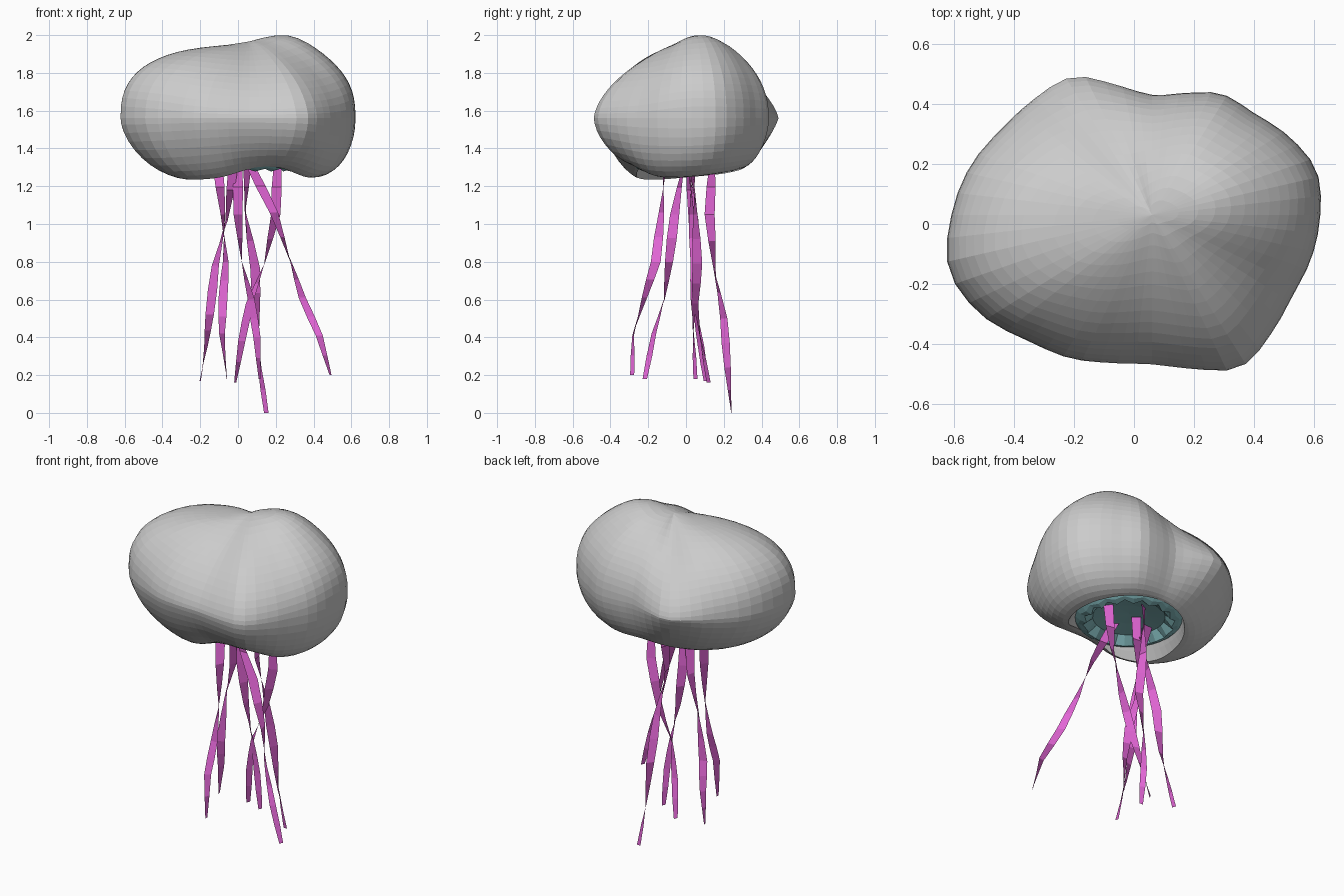
import bpy, math
from mathutils import Vector

if "Cube" in bpy.data.objects:
    bpy.data.objects.remove(bpy.data.objects["Cube"])

SEG = 56
CX, CY, ZEQ, APEX = 0.06, 0.03, 1.56, 1.945


def cyc(vals, ang):
    """Smooth closed interpolation of evenly spaced angular values."""
    n = len(vals)
    u = (ang / math.tau) % 1 * n
    i, f = int(u), u - int(u)
    a, b, c, d = (vals[(i + k) % n] for k in (-1, 0, 1, 2))
    return b + 0.5 * f * (c - a + f * (2 * a - 5 * b + 4 * c - d + f * (3 * (b - c) + d - a)))


def make(name, verts, faces, colour=None):
    me = bpy.data.meshes.new(name)
    me.from_pydata(verts, [], faces)
    ob = bpy.data.objects.new(name, me)
    bpy.context.collection.objects.link(ob)
    if colour:
        mat = bpy.data.materials.get(colour[0]) or bpy.data.materials.new(colour[0])
        mat.diffuse_color = colour[1]
        mat.use_nodes = True
        mat.node_tree.nodes["Principled BSDF"].inputs["Base Color"].default_value = mat.diffuse_color
        me.materials.append(mat)
    return ob


def lathe(name, pole, rings, colour=None):
    """Closed rings of equal size joined to each other and to a pole."""
    n = len(rings[0])
    verts = [pole] + [p for ring in rings for p in ring]
    faces = [(0, 1 + j, 1 + (j + 1) % n) for j in range(n)]
    for i in range(len(rings) - 1):
        a = 1 + i * n
        for j in range(n):
            k = (j + 1) % n
            faces.append((a + j, a + n + j, a + n + k, a + k))
    return make(name, verts, faces, colour)


# Bell outline every 15 degrees, other controls every 30 degrees, from +x
R = [.56, .567, .525, .48, .465, .42, .40, .447, .53, .55, .577, .627,
     .668, .70, .66, .59, .55, .51, .497, .53, .585, .56, .54, .55]
N_UP = [2.5, 2.4, 2.2, 1.9, 1.4, 2.0, 2.6, 2.4, 1.8, 1.55, 1.65, 1.9]
N_LOW = [2.1, 1.9, 1.8, 1.7, 1.2, 1.5, 1.7, 1.6, 1.45, 1.5, 1.7, 2.0]
Z_RIM = [1.25, 1.27, 1.29, 1.30, 1.285, 1.265, 1.25, 1.235, 1.245, 1.29, 1.30, 1.25]
R_RIM = [.34, .31, .28, .27, .29, .31, .34, .37, .33, .28, .30, .34]


def bell_point(kind, t, ang):
    rad, zr, rr = cyc(R, ang), cyc(Z_RIM, ang), cyc(R_RIM, ang)
    s, c = math.sin(t * math.pi / 2), max(0, math.cos(t * math.pi / 2))
    if kind == "upper":
        e = 2 / cyc(N_UP, ang)
        r, z = rad * s ** e, ZEQ + (APEX - ZEQ) * c ** e
    elif kind == "lower":
        e = 2 / cyc(N_LOW, ang)
        r, z = rr + (rad - rr) * c ** e, ZEQ - (ZEQ - zr) * s ** e
    else:
        r, z = rr + (0.29 - rr) * t, zr + (1.325 - zr) * t
    x, y = CX + r * math.cos(ang), CY + r * math.sin(ang)
    if kind == "upper":
        z += 0.068 * c ** 0.5 * math.exp(-((x - .27) ** 2 + (y - .10) ** 2) / (2 * .145 ** 2))
    return (x, y, z)


# Lumpy bell, with its turned-in lip
levels = ([("upper", i / 16) for i in range(1, 17)]
          + [("lower", i / 10) for i in range(1, 11)]
          + [("lip", .5), ("lip", 1)])
angles = [math.tau * j / SEG for j in range(SEG)]
rings = [[bell_point(k, t, a) for a in angles] for k, t in levels]
lathe("bell", (CX, CY, bell_point("upper", 0, 0)[2]), rings)

# Frilled underside: a scalloped skirt round a shallow hollow
TEAL = ("teal", (.22, .47, .49, 1))
frill_angles = [math.tau * j / 32 for j in range(32)]
rings = []
for r, z, frill in ((.1, 1.345, 0), (.2, 1.33, 0), (.245, 1.285, .010), (.275, 1.295, .006), (.305, 1.32, 0)):
    rings.append([(.045 + (r + frill * (-1) ** j) * math.cos(a),
                   .01 + (r + frill * (-1) ** j) * math.sin(a),
                   z + .7 * frill * (-1) ** j) for j, a in enumerate(frill_angles)])
lathe("frilled_underside", (.045, .01, 1.35), rings, TEAL)

# Twisted tentacle ribbons: phase, then path points from top to tip
PINK = ("pink", (.75, .13, .66, 1))
tentacles = [
    (1.0, [(-.02, .0, 1.34), (-.06, .04, 1.02), (-.12, .05, .78), (-.15, .05, .52), (-.17, .08, .35), (-.20, .105, .17)]),
    (0.9, [(-.11, -.01, 1.34), (-.08, -.06, 1.05), (-.065, -.09, .8), (-.08, -.115, .6), (-.085, -.17, .42), (-.06, -.218, .18)]),
    (0.2, [(.21, .03, 1.34), (.20, .05, 1.05), (.14, .06, .79), (.06, .05, .58), (.02, .08, .38), (-.015, .12, .16)]),
    (1.5, [(.05, .14, 1.34), (.04, .125, 1.05), (.09, .15, .77), (.10, .20, .5), (.115, .22, .24), (.15, .24, 0)]),
    (0.4, [(.05, -.11, 1.34), (.19, -.13, 1.06), (.28, -.16, .8), (.34, -.22, .61), (.43, -.28, .41), (.49, -.285, .2)]),
    (0.3, [(.0, .02, 1.34), (.0, .03, 1.05), (.02, .05, .8), (.07, .04, .6), (.10, .04, .4), (.115, .05, .18)]),
]
for n, (phase, path) in enumerate(tentacles, 1):
    pts = []
    for a, b in zip(path, path[1:]):
        a, b = Vector(a), Vector(b)
        pts += [a, a.lerp(b, .5)]
    pts.append(Vector(path[-1]))
    verts, faces = [], []
    for i, p in enumerate(pts):
        ang = phase + 4.3 * (1.1 - p.z)
        half = .027 - .015 * (i / (len(pts) - 1)) ** 3
        w = Vector((math.cos(ang), math.sin(ang), 0)) * half
        verts += [p - w, p + w]
        if i:
            k = 2 * i
            faces.append((k - 2, k - 1, k + 1, k))
    make(f"tentacle_{n}", verts, faces, PINK)
